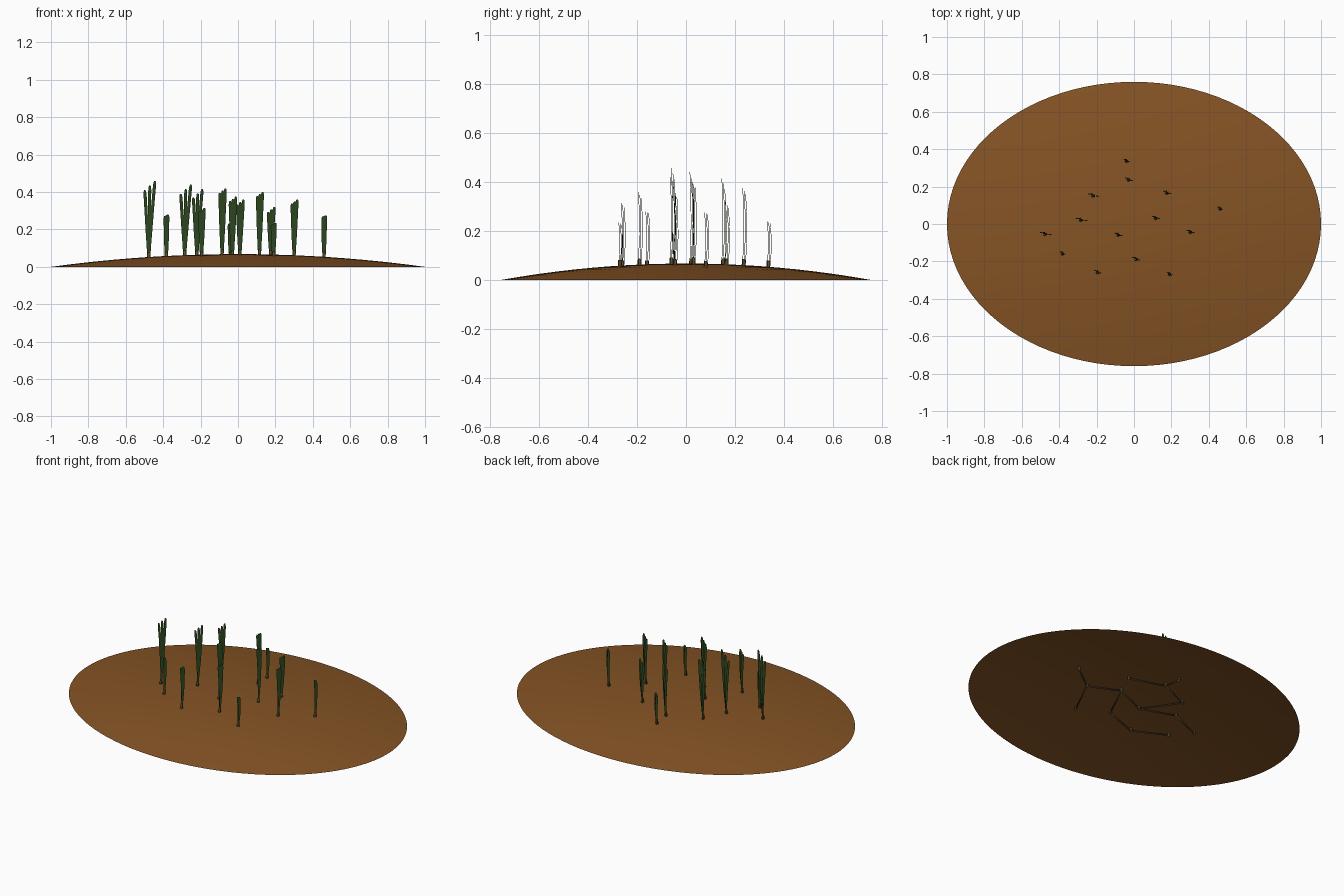
import bpy, bmesh, math
from mathutils import Vector, Matrix

cube = bpy.data.objects.get("Cube")
if cube:
    bpy.data.objects.remove(cube)

HEIGHT, DEPTH = 0.068, 0.76


def material(name, colour):
    m = bpy.data.materials.new(name)
    m.use_nodes = True
    m.diffuse_color = (*colour, 1)
    m.node_tree.nodes["Principled BSDF"].inputs["Base Color"].default_value = (*colour, 1)
    return m


sand = material("brown_sediment", (0.235, 0.088, 0.018))
leaf = material("leaf_green", (0.025, 0.06, 0.013))
sheath = material("sheath_brown", (0.13, 0.08, 0.035))
root = material("rhizome_brown", (0.11, 0.075, 0.035))


def finish(name, bm, mat, smooth=True):
    mesh = bpy.data.meshes.new(name)
    bm.to_mesh(mesh)
    bm.free()
    mesh.materials.append(mat)
    for p in mesh.polygons:
        p.use_smooth = smooth
    ob = bpy.data.objects.new(name, mesh)
    bpy.context.collection.objects.link(ob)
    return ob


def ground(x, y):
    return HEIGHT * (1 - x * x - (y / DEPTH) ** 2)


# Open, shallow mound: a spun profile squashed to an oval
bm = bmesh.new()
ring = [bm.verts.new((i / 12, 0, ground(i / 12, 0))) for i in range(13)]
edges = [bm.edges.new(pair) for pair in zip(ring, ring[1:])]
bmesh.ops.spin(bm, geom=ring + edges, cent=(0, 0, 0), axis=(0, 0, 1),
               angle=math.tau, steps=96)
bmesh.ops.remove_doubles(bm, verts=bm.verts, dist=1e-4)
bmesh.ops.scale(bm, vec=(1, DEPTH, 1), verts=bm.verts)
bmesh.ops.recalc_face_normals(bm, faces=bm.faces)
if sum(f.normal.z for f in bm.faces) < 0:
    bmesh.ops.reverse_faces(bm, faces=bm.faces)
finish("sediment_mound", bm, sand)


def add_blade(bm, base, top, lean, width):
    """Strap leaf facing front: narrow foot, rounded tip, slight cupped section."""
    rows = []
    for t in (0, 0.15, 0.4, 0.7, 0.93, 0.98, 1):
        half = width / 2 * min(0.55 + t, 1)
        half *= {0.98: 0.8, 1: 0.4}.get(t, 1)
        mid = base + Vector((lean * t ** 1.3, 0.006 * math.sin(3 * t), (top - base.z) * t))
        rows.append([bm.verts.new(mid + Vector((s * half, 0.002 * abs(s), 0)))
                     for s in (-1, 0, 1)])
    for low, high in zip(rows, rows[1:]):
        for i in range(2):
            bm.faces.new((low[i], low[i + 1], high[i + 1], high[i]))


# Shoots: x, y, height of the tallest tip, fan width
shoots = [(-0.04, 0.335, 0.24, 0.008), (-0.03, 0.235, 0.375, 0.02),
          (-0.22, 0.15, 0.415, 0.036), (0.175, 0.165, 0.32, 0.022),
          (0.46, 0.08, 0.275, 0.006), (-0.285, 0.02, 0.44, 0.042),
          (0.115, 0.03, 0.40, 0.018), (-0.085, -0.06, 0.42, 0.02),
          (0.3, -0.045, 0.36, 0.018), (-0.477, -0.055, 0.46, 0.042),
          (-0.383, -0.16, 0.28, 0.006), (0.01, -0.19, 0.36, 0.022),
          (-0.195, -0.26, 0.315, 0.016), (0.19, -0.27, 0.235, 0.008)]

leaves, sheaths, roots = bmesh.new(), bmesh.new(), bmesh.new()
nodes = []
for x, y, top, fan in shoots:
    z = ground(x, y)
    for i in range(3):
        foot = Vector((x + 0.004 * (i - 1), y + 0.006 * (1 - i), z))
        add_blade(leaves, foot, top - fan * 0.6 * (2 - i),
                  fan * (i - 0.75) * 0.55, 0.0165)
    # Brown sheath round the foot
    bmesh.ops.create_cone(sheaths, cap_ends=True, segments=8, radius1=0.009, radius2=0.006,
                          depth=0.035, matrix=Matrix.Translation((x, y, z + 0.008)))
    # Rhizome knot below the shoot
    nodes.append(Vector((x, y, z - 0.014)))
    bmesh.ops.create_icosphere(roots, subdivisions=2, radius=0.008,
                               matrix=Matrix.Translation(nodes[-1]))

# Rhizomes joining the shoots underground
links = [(4, 8), (8, 13), (8, 6), (6, 11), (6, 7), (7, 5), (5, 9),
         (11, 12), (12, 10), (3, 1), (1, 0), (1, 2), (2, 7)]
for a, b in links:
    span = nodes[b] - nodes[a]
    place = Matrix.Translation((nodes[a] + nodes[b]) / 2) @ \
        span.to_track_quat('Z', 'Y').to_matrix().to_4x4()
    bmesh.ops.create_cone(roots, cap_ends=True, segments=8, radius1=0.004, radius2=0.004,
                          depth=span.length, matrix=place)

finish("strap_leaves", leaves, leaf)
finish("leaf_sheaths", sheaths, sheath)
finish("rhizomes", roots, root)
